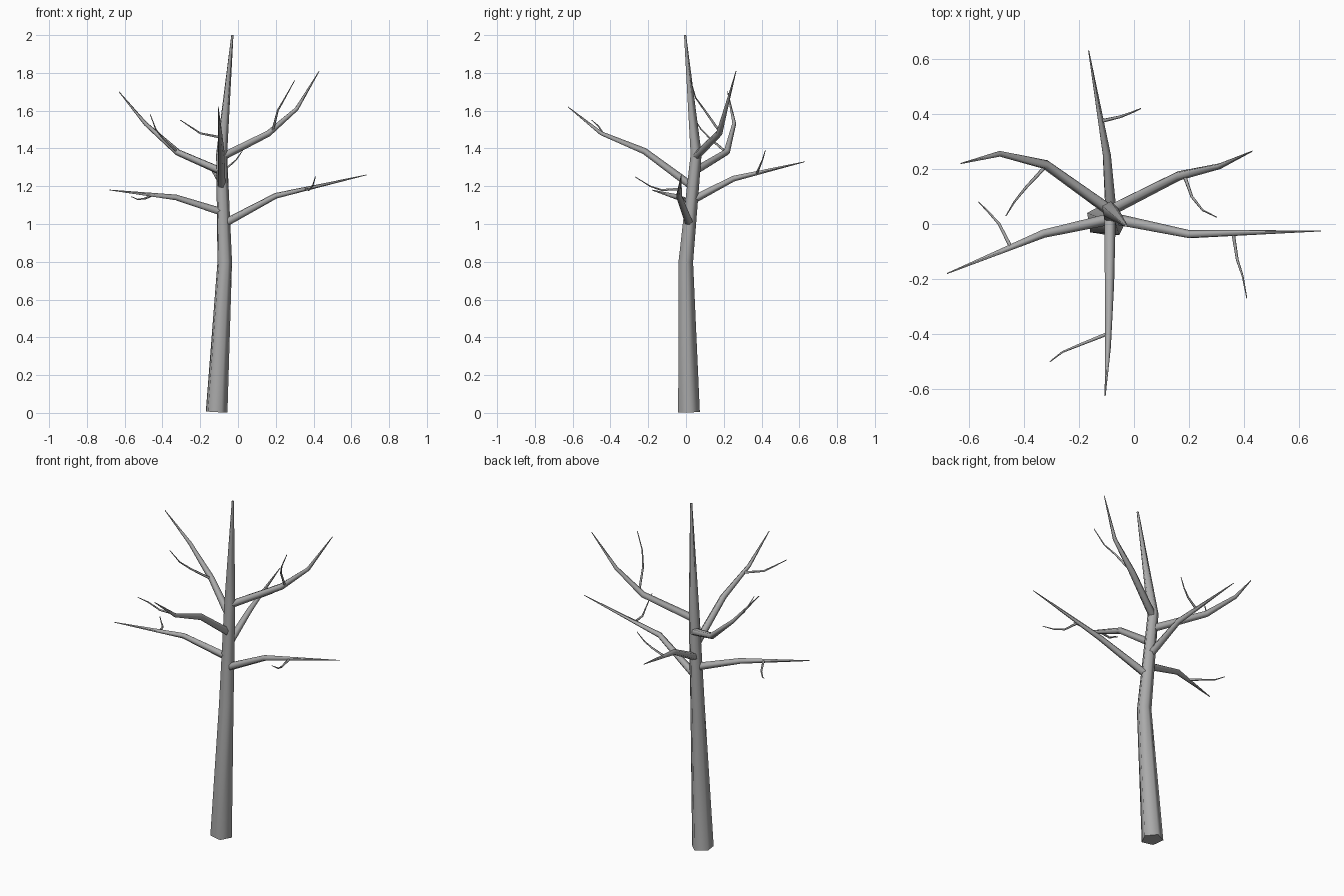
import bpy
import bmesh
from math import cos, sin, tau, radians
from mathutils import Vector

if "Cube" in bpy.data.objects:
    bpy.data.objects.remove(bpy.data.objects["Cube"])

GREY = (0.4, 0.4, 0.4, 1)
bark = bpy.data.materials.new("grey bark")
bark.use_nodes = True
bark.diffuse_color = GREY
bark.node_tree.nodes["Principled BSDF"].inputs["Base Color"].default_value = GREY


def limb(name, path, radii, sides=5, start=radians(9)):
    """Tapered tube swept along a path, smooth along its sides."""
    pts = [Vector(p) for p in path]
    bm = bmesh.new()
    rings = []
    for i, (p, r) in enumerate(zip(pts, radii)):
        before = (p - pts[i - 1]).normalized() if i else Vector()
        after = (pts[i + 1] - p).normalized() if i + 1 < len(pts) else Vector()
        turn = Vector((0, 0, 1)).rotation_difference(before + after)
        angles = [start + tau * k / sides for k in range(sides)]
        rings.append([bm.verts.new(p + turn @ Vector((r * cos(a), r * sin(a), 0)))
                      for a in angles])
    for low, high in zip(rings, rings[1:]):
        for k in range(sides):
            n = (k + 1) % sides
            bm.faces.new((low[k], low[n], high[n], high[k])).smooth = True
    bm.faces.new(rings[0][::-1])
    bm.faces.new(rings[-1])
    mesh = bpy.data.meshes.new(name)
    bm.to_mesh(mesh)
    bm.free()
    mesh.materials.append(bark)
    obj = bpy.data.objects.new(name, mesh)
    bpy.context.collection.objects.link(obj)


def taper(first, last, count):
    return [first + (last - first) * i / (count - 1) for i in range(count)]


# Trunk
limb("trunk",
     [(-.116, .013, .005), (-.072, -.003, .8), (-.088, .052, 1.37), (-.03, -.005, 2)],
     [.061, .041, .031, .006])

# Each main branch with the twig growing from it
branches = {
    "lower_left": ([(-.06, .015, 1.01), (.2, -.038, 1.15), (.68, -.025, 1.26)],
                   [(.36, -.035, 1.185), (.375, -.13, 1.18), (.395, -.19, 1.2), (.41, -.27, 1.25)]),
    "lower_right": ([(-.08, .02, 1.06), (-.33, -.035, 1.14), (-.68, -.18, 1.18)],
                    [(-.45, -.08, 1.155), (-.49, 0, 1.135), (-.53, .045, 1.13), (-.565, .08, 1.145)]),
    "lower_back": ([(-.085, .04, 1.13), (-.1, .25, 1.24), (-.165, .63, 1.33)],
                   [(-.115, .375, 1.27), (-.05, .39, 1.305), (-.01, .405, 1.34), (.025, .42, 1.39)]),
    "upper_front": ([(-.088, .03, 1.2), (-.09, -.22, 1.385), (-.095, -.45, 1.48), (-.105, -.625, 1.62)],
                    [(-.1, -.4, 1.46), (-.2, -.44, 1.48), (-.26, -.465, 1.52), (-.305, -.5, 1.55)]),
    "upper_right": ([(-.088, .05, 1.28), (-.32, .215, 1.38), (-.49, .255, 1.53), (-.63, .22, 1.7)],
                    [(-.33, .2, 1.39), (-.395, .13, 1.45), (-.435, .08, 1.5), (-.465, .03, 1.58)]),
    "upper_left": ([(-.088, .05, 1.355), (.16, .175, 1.48), (.31, .21, 1.61), (.43, .265, 1.81)],
                   [(.185, .17, 1.5), (.21, .1, 1.6), (.25, .05, 1.67), (.3, .025, 1.76)]),
}
for name, (branch, twig) in branches.items():
    widths = [.022, .016, .002] if len(branch) == 3 else [.022, .018, .011, .002]
    limb(name + "_branch", branch, widths)
    limb(name + "_twig", twig, taper(.007, .002, len(twig)))
